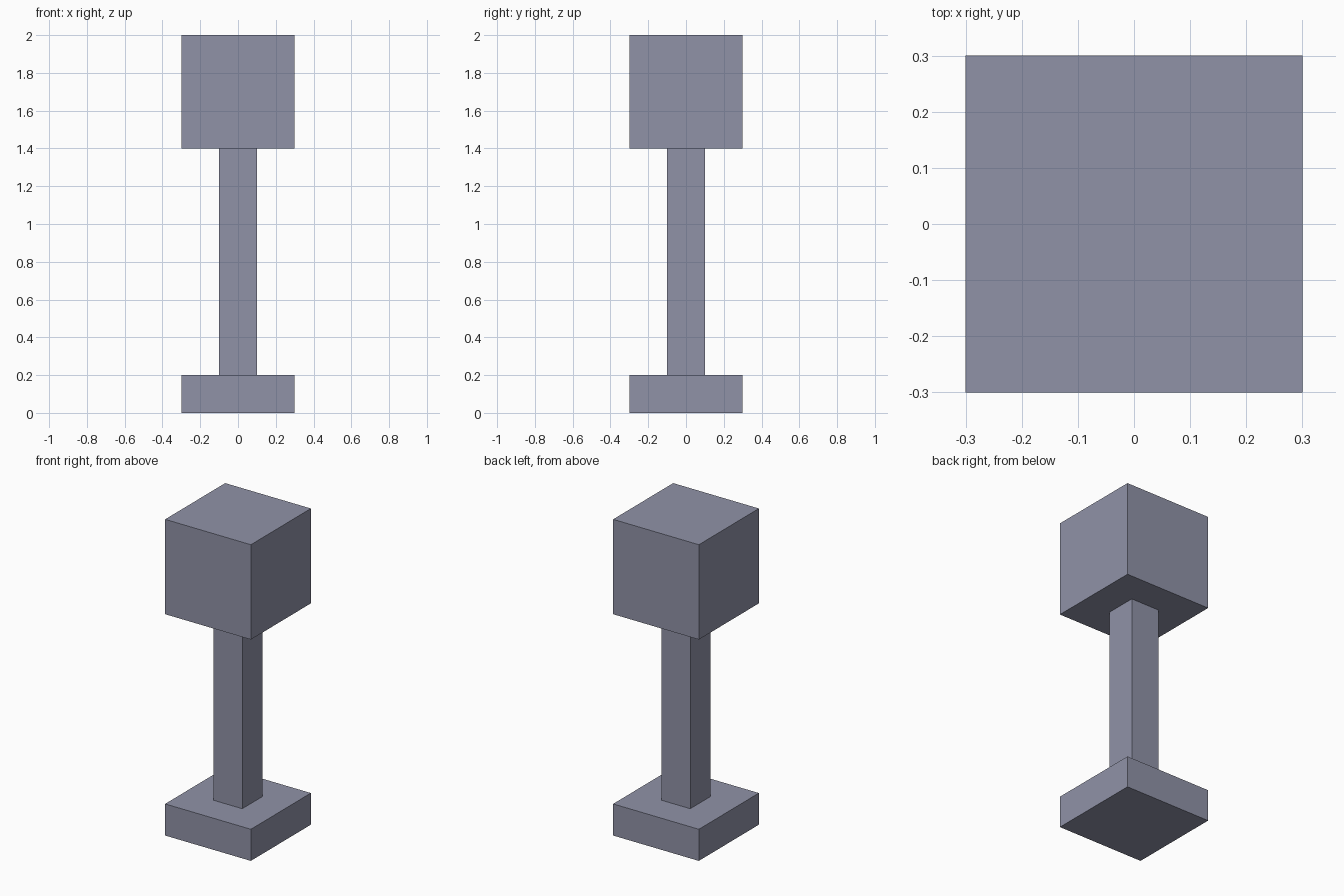
import bpy

if "Cube" in bpy.data.objects:
    bpy.data.objects.remove(bpy.data.objects["Cube"])

# Single slate grey colour
slate = bpy.data.materials.new("slate_grey")
slate.diffuse_color = (0.28, 0.29, 0.39, 1.0)
slate.use_nodes = True
slate.node_tree.nodes["Principled BSDF"].inputs["Base Color"].default_value = slate.diffuse_color


def block(name, width, z_bottom, z_top):
    """Square block centred on the vertical axis, between two heights."""
    bpy.ops.mesh.primitive_cube_add(size=1, location=(0, 0, (z_bottom + z_top) / 2))
    obj = bpy.context.object
    obj.name = name
    obj.scale = (width, width, z_top - z_bottom)
    bpy.ops.object.transform_apply(location=False, rotation=False, scale=True)
    obj.data.materials.append(slate)
    return obj


# Foot slab, slim post and cubic head
block("base", 0.6, 0.0, 0.2)
block("post", 0.2, 0.2, 1.4)
block("head", 0.6, 1.4, 2.0)
